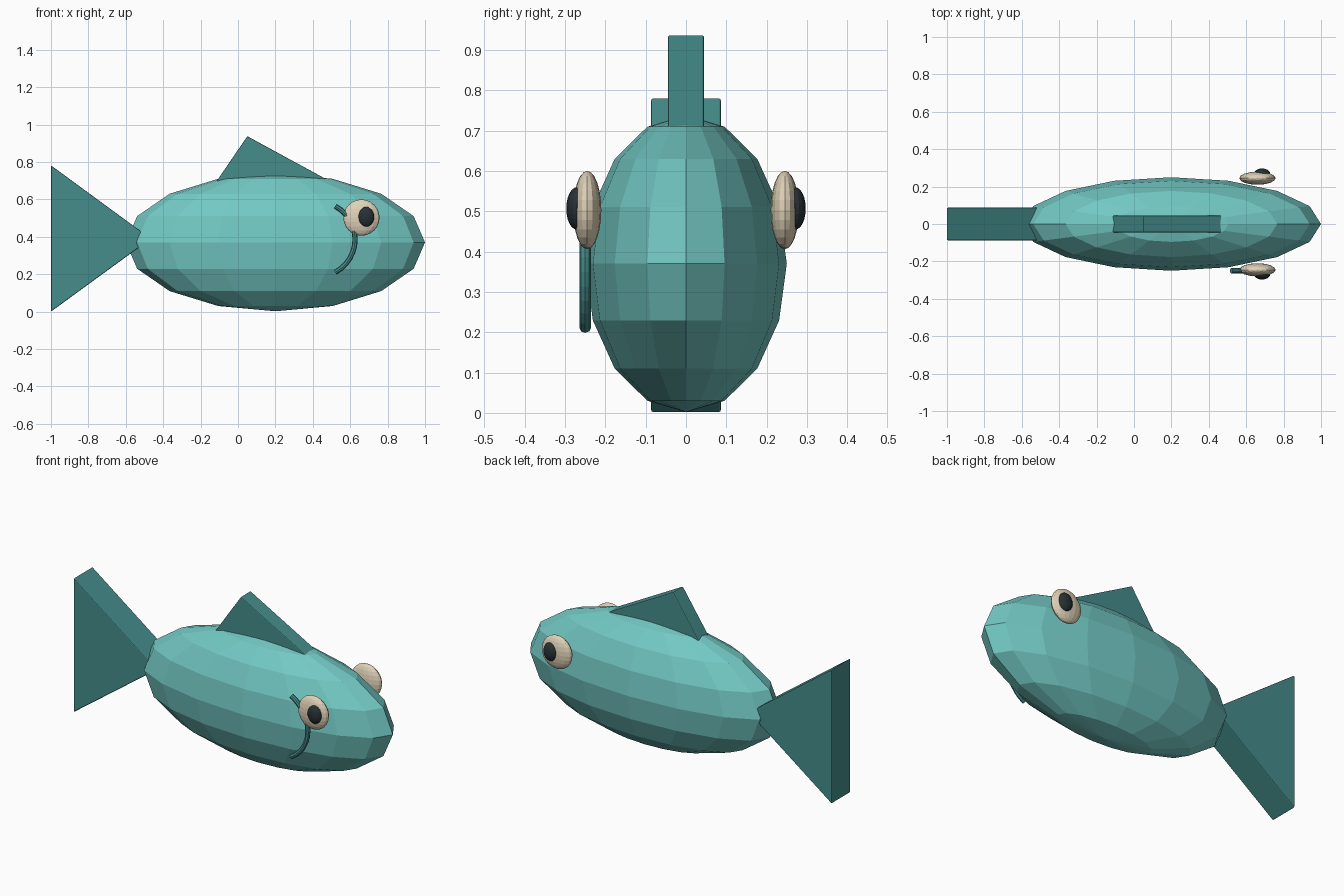
import bpy, bmesh, math
from mathutils import Vector

if "Cube" in bpy.data.objects:
    bpy.data.objects.remove(bpy.data.objects["Cube"])


def material(name, rgb):
    m = bpy.data.materials.new(name)
    m.diffuse_color = (*rgb, 1)
    m.use_nodes = True
    m.node_tree.nodes["Principled BSDF"].inputs["Base Color"].default_value = m.diffuse_color
    return m


TEAL = material("light_teal", (0.17, 0.58, 0.55))
DARK = material("dark_teal", (0.06, 0.27, 0.26))
CREAM = material("cream", (0.75, 0.65, 0.48))
BLACK = material("near_black", (0.02, 0.03, 0.035))


def add_object(name, data, mat):
    ob = bpy.data.objects.new(name, data)
    bpy.context.collection.objects.link(ob)
    data.materials.append(mat)
    return ob


def ellipsoid(name, centre, radii, segments, rings, mat):
    bm = bmesh.new()
    bmesh.ops.create_uvsphere(bm, u_segments=segments, v_segments=rings, radius=1)
    bmesh.ops.scale(bm, vec=radii, verts=bm.verts)
    bmesh.ops.translate(bm, vec=centre, verts=bm.verts)
    me = bpy.data.meshes.new(name)
    bm.to_mesh(me)
    bm.free()
    return add_object(name, me, mat)


def prism(name, profile, half_width, mat):
    """Extrude an x-z outline evenly to both sides of y = 0."""
    bm = bmesh.new()
    face = bm.faces.new([bm.verts.new((x, -half_width, z)) for x, z in profile])
    out = bmesh.ops.extrude_face_region(bm, geom=[face])
    moved = [v for v in out["geom"] if isinstance(v, bmesh.types.BMVert)]
    bmesh.ops.translate(bm, vec=(0, 2 * half_width, 0), verts=moved)
    bmesh.ops.recalc_face_normals(bm, faces=bm.faces)
    me = bpy.data.meshes.new(name)
    bm.to_mesh(me)
    bm.free()
    ob = add_object(name, me, mat)
    bevel = ob.modifiers.new("soft_edges", "BEVEL")
    bevel.width = 0.005
    bevel.segments = 2
    return ob


# Body: faceted ellipsoid
ellipsoid("body", (0.2, 0, 0.37), (0.8, 0.25, 0.368), 16, 8, TEAL)

# Tail and dorsal fin: triangular slabs running into the body
prism("tail_fin", [(-1, 0), (-0.465, 0.39), (-1, 0.782)], 0.087, DARK)
prism("dorsal_fin", [(-0.14, 0.66), (0.56, 0.66), (0.05, 0.938)], 0.045, DARK)

# Eyes on both sides
for side, s in (("right", -1), ("left", 1)):
    ellipsoid(f"{side}_eye", (0.66, s * 0.245, 0.503), (0.097, 0.035, 0.097), 16, 12, CREAM)
    ellipsoid(f"{side}_pupil", (0.685, s * 0.27, 0.507), (0.043, 0.027, 0.053), 16, 12, BLACK)

# Gill: thin arc on the front side only
gill = bpy.data.curves.new("gill_arc", "CURVE")
gill.dimensions = "3D"
gill.bevel_depth = 0.014
gill.bevel_resolution = 2
gill.use_fill_caps = True
steps = 12
path = gill.splines.new("POLY")
path.points.add(steps)
for i, p in enumerate(path.points):
    a = math.radians(-62 + 124 * i / steps)
    p.co = (0.426 + 0.2 * math.cos(a), -0.25, 0.387 + 0.2 * math.sin(a), 1)
path.use_smooth = False
add_object("gill_arc", gill, DARK)
